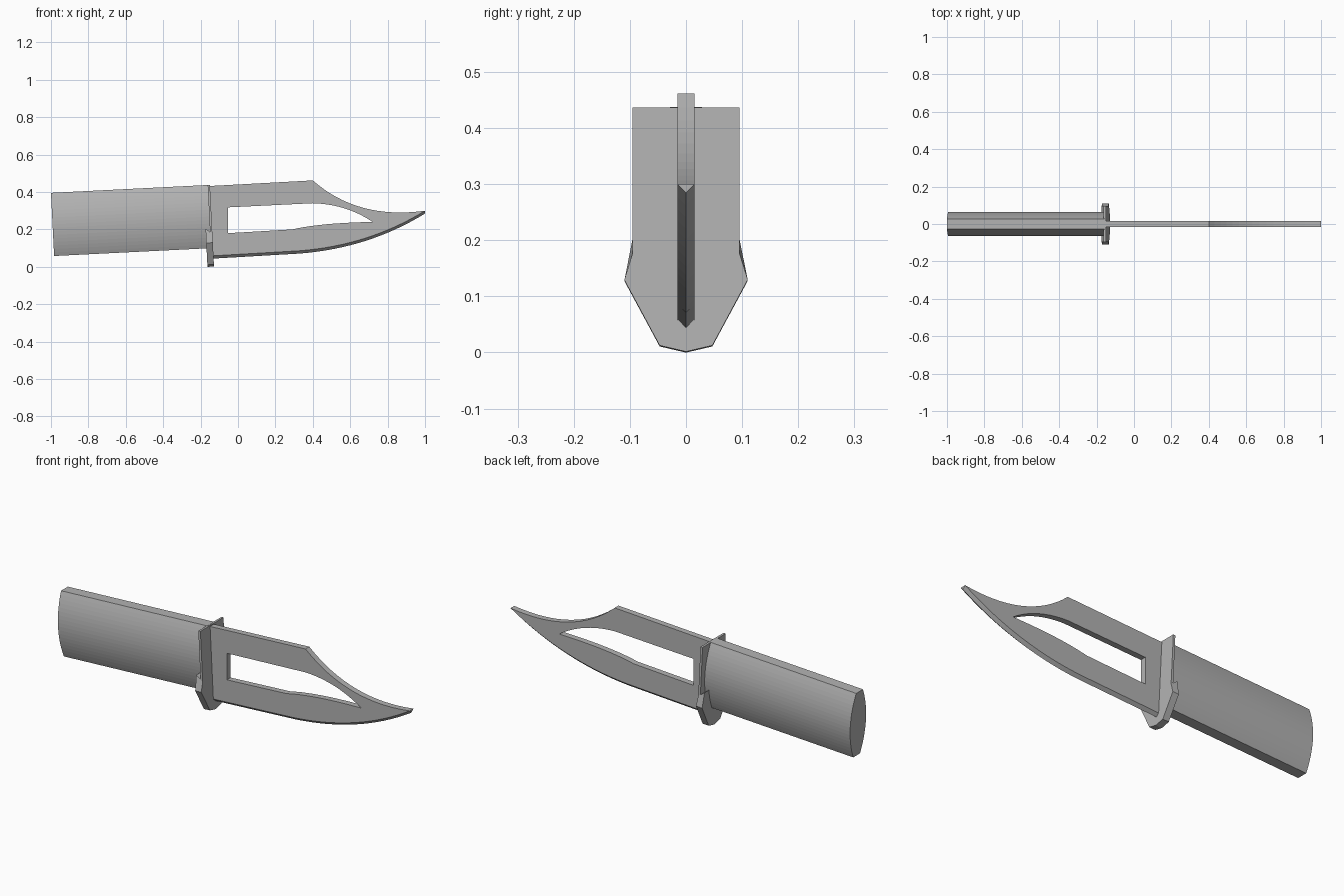
import bpy, bmesh
from mathutils import Vector

if "Cube" in bpy.data.objects:
    bpy.data.objects.remove(bpy.data.objects["Cube"], do_unlink=True)

TILT = -0.05
HALF = 0.0155

steel = bpy.data.materials.new("plain grey")
steel.use_nodes = True
grey = (0.45, 0.45, 0.45, 1)
steel.diffuse_color = grey
steel.node_tree.nodes["Principled BSDF"].inputs["Base Color"].default_value = grey


def finish(bm, name, tilt=0.0):
    bmesh.ops.recalc_face_normals(bm, faces=bm.faces)
    mesh = bpy.data.meshes.new(name)
    bm.to_mesh(mesh)
    bm.free()
    mesh.materials.append(steel)
    obj = bpy.data.objects.new(name, mesh)
    obj.rotation_euler.y = tilt
    bpy.context.collection.objects.link(obj)
    return obj


def bezier(a, c, b, n):
    a, b, c = Vector(a), Vector(b), Vector(c)
    return [a * (1 - t) ** 2 + c * 2 * t * (1 - t) + b * t * t
            for t in (i / n for i in range(n + 1))]


def loft(name, profile, start, end):
    """Extrude a (y, z) profile along x; start and end give x for each point."""
    bm = bmesh.new()
    back = [bm.verts.new((start, y, z)) for y, z in profile]
    front = [bm.verts.new((end, y, z)) for y, z in profile]
    bm.faces.new(back)
    bm.faces.new(front)
    for i in range(len(profile)):
        j = (i + 1) % len(profile)
        bm.faces.new((back[i], back[j], front[j], front[i]))
    return bm


def mirrored(points):
    """Close a half profile, given from top to bottom, across y = 0."""
    return points + [(-y, z) for y, z in reversed(points) if y > 0]


# Handle: two bulging sides with narrow flat top and bottom
low, high, n = 0.107, 0.445, 18
side = []
for i in range(n + 1):
    t = 1 - 2 * i / n
    side.append((0.028 + 0.037 * (1 - t * t), (low + high) / 2 + t * (high - low) / 2))
finish(loft("handle", mirrored(side), -0.979, -0.135), "handle", TILT)

# Guard: thin upper plate
plate = mirrored([(0.095, 0.444), (0.095, 0.16)])
finish(loft("guard_plate", plate, -0.140, -0.128), "guard_plate", TILT)

# Guard: thicker pointed lower block, its top sloping down towards the blade
block = mirrored([(0.095, 0.184), (0.11, 0.136), (0.047, 0.019), (0, 0.008)])
bm = loft("guard_block", block, -0.163, -0.128)
for v in bm.verts:
    if v.co.z > 0.18 and v.co.x < -0.15:
        v.co.z += 0.028
finish(bm, "guard_block", TILT)

# Blade outline: straight spine, clipped point, curved cutting side
lower = [Vector((-0.133, 0.059))] + bezier((0.33, 0.086), (0.70, 0.115), (1, 0.30), 16)
upper = bezier((1, 0.30), (0.64, 0.25), (0.40, 0.462), 16)[1:] + [Vector((-0.152, 0.432))]
hole = ([Vector((-0.053, 0.18))]
        + bezier((0.29, 0.20), (0.44, 0.235), (0.72, 0.24), 10)
        + bezier((0.72, 0.24), (0.58, 0.335), (0.40, 0.34), 10)[1:]
        + [Vector((-0.053, 0.318))])
outline = lower + upper

bm = bmesh.new()
loops = {}
for y in (-HALF, HALF):
    edges = []
    for key, points in (("outline", outline), ("hole", hole)):
        ring = [bm.verts.new((p.x, y, p.y)) for p in points]
        loops[key, y] = ring
        edges += [bm.edges.new((ring[i - 1], ring[i])) for i in range(len(ring))]
    bmesh.ops.triangle_fill(bm, edges=edges, use_beauty=True)

# Rim faces, with a V-shaped ridge along the cutting side
ridge = [bm.verts.new((p.x, 0, p.y - 0.015)) for p in lower]
for key in ("outline", "hole"):
    a, b = loops[key, -HALF], loops[key, HALF]
    for i in range(len(a)):
        j = (i + 1) % len(a)
        if key == "outline" and i < len(lower) - 1:
            bm.faces.new((a[i], a[j], ridge[j], ridge[i]))
            bm.faces.new((ridge[i], ridge[j], b[j], b[i]))
        else:
            bm.faces.new((a[i], a[j], b[j], b[i]))
a, b = loops["outline", -HALF], loops["outline", HALF]
for i in (0, len(lower) - 1):
    bm.faces.new((a[i], ridge[i], b[i]))
finish(bm, "blade")
